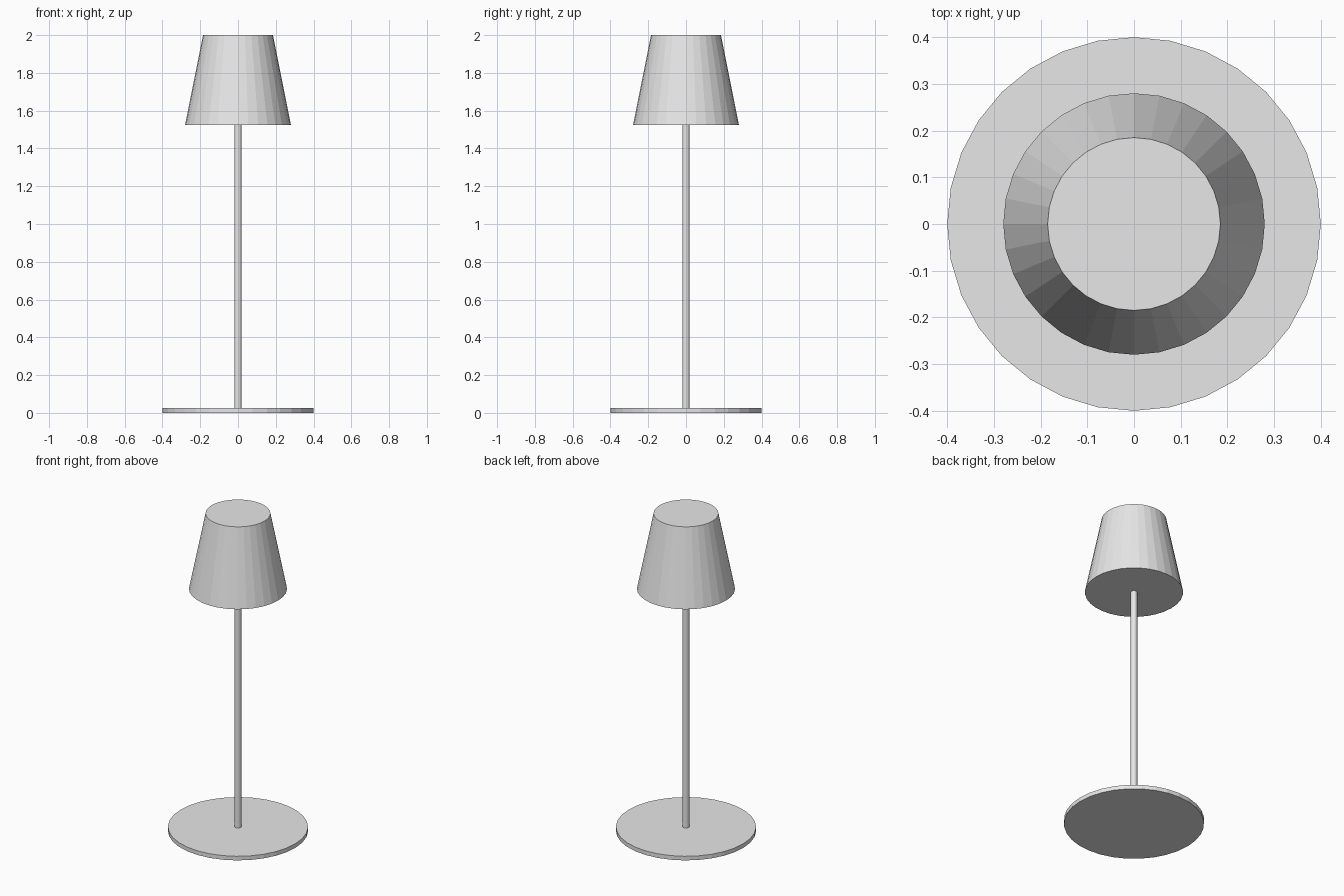
import bpy

# Remove the default cube
cube = bpy.data.objects.get("Cube")
if cube:
    bpy.data.objects.remove(cube, do_unlink=True)

# Single light grey material
GREY = (0.8, 0.8, 0.8, 1.0)
grey = bpy.data.materials.new("light_grey")
grey.use_nodes = True
grey.diffuse_color = GREY
grey.node_tree.nodes["Principled BSDF"].inputs["Base Color"].default_value = GREY

SIDES = 32


def tapered_disc(name, r_bottom, r_top, z_bottom, z_top):
    """Closed, flat-shaded round part between two heights."""
    bpy.ops.mesh.primitive_cone_add(
        vertices=SIDES, radius1=r_bottom, radius2=r_top,
        depth=z_top - z_bottom, end_fill_type='NGON',
        location=(0, 0, (z_bottom + z_top) / 2))
    part = bpy.context.object
    part.name = part.data.name = name
    part.data.materials.append(grey)
    return part


BASE_TOP = 0.026
SHADE_BOTTOM = 1.525

# Flat round foot
tapered_disc("base", 0.4, 0.4, 0, BASE_TOP)
# Slim stem from foot to shade
tapered_disc("stem", 0.0187, 0.0187, BASE_TOP, SHADE_BOTTOM)
# Closed tapered shade
tapered_disc("lamp_shade", 0.28, 0.185, SHADE_BOTTOM, 2.0)
